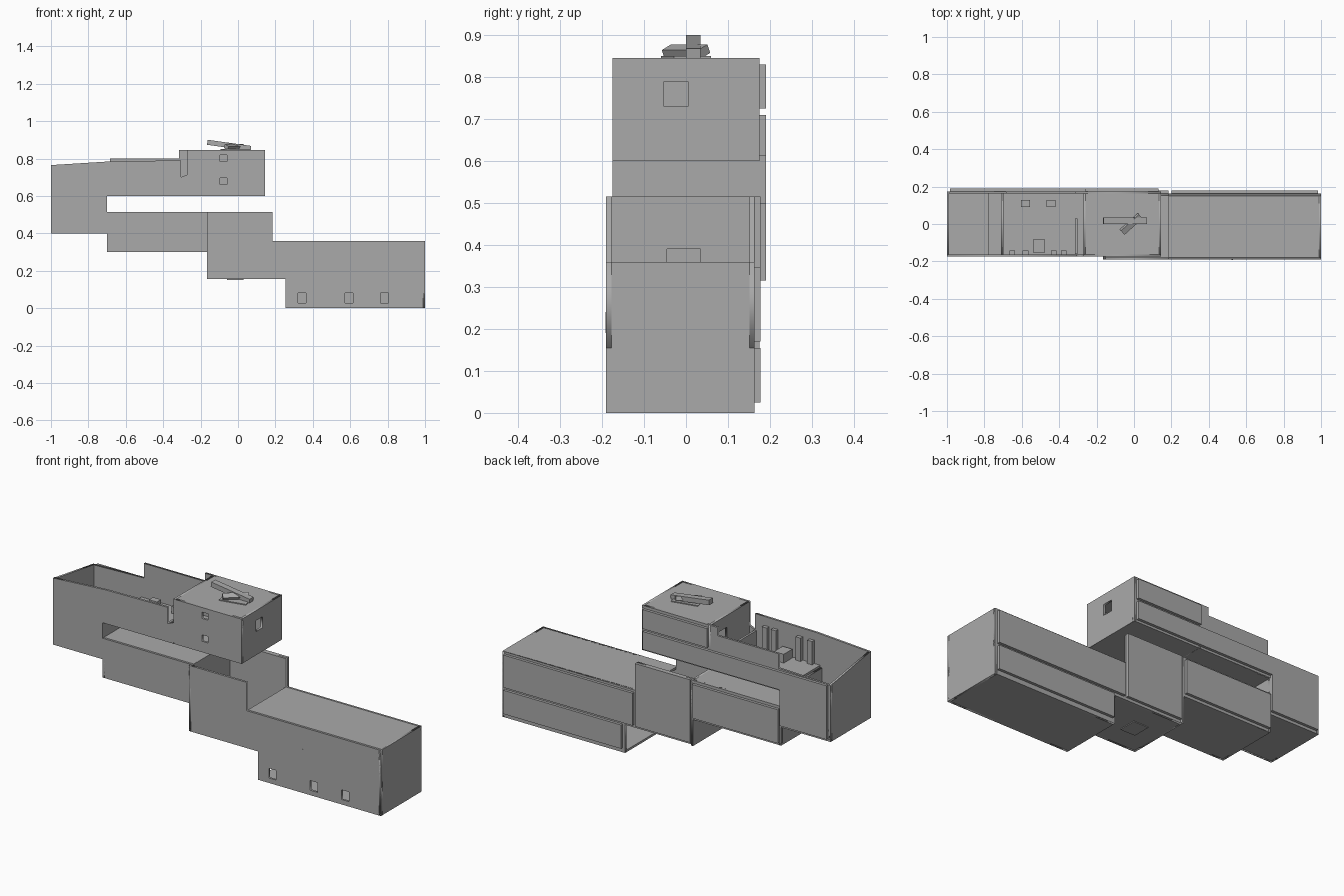
import bpy
import math

if "Cube" in bpy.data.objects:
    bpy.data.objects.remove(bpy.data.objects["Cube"])

grey = bpy.data.materials.new("plain grey")
grey.diffuse_color = (0.4, 0.4, 0.4, 1)
grey.use_nodes = True
grey.node_tree.nodes["Principled BSDF"].inputs["Base Color"].default_value = grey.diffuse_color
T = 0.012  # wall thickness


def box(name, x0, x1, y0, y1, z0, z1, rot=(0, 0, 0)):
    bpy.ops.mesh.primitive_cube_add(size=1, location=((x0 + x1) / 2, (y0 + y1) / 2, (z0 + z1) / 2))
    ob = bpy.context.object
    ob.name = name
    ob.scale = (x1 - x0, y1 - y0, z1 - z0)
    ob.rotation_euler = rot
    ob.data.materials.append(grey)
    return ob


def rect(a0, a1, b0, b1):
    return [(a0, b0), (a1, b0), (a1, b1), (a0, b1)]


def wall(name, outline, holes=(), y=None, x=None):
    """Upright slab from a profile with holes, starting at y (or x) and T thick."""
    cu = bpy.data.curves.new(name, 'CURVE')
    cu.dimensions = '2D'
    cu.fill_mode = 'BOTH'
    cu.extrude = T / 2
    for pts in [outline, *holes]:
        s = cu.splines.new('POLY')
        s.points.add(len(pts) - 1)
        for p, (a, b) in zip(s.points, pts):
            p.co = (a, b, 0, 1)
        s.use_cyclic_u = True
    ob = bpy.data.objects.new(name, cu)
    bpy.context.collection.objects.link(ob)
    if y is not None:
        ob.location = (0, y + T / 2, 0)
        ob.rotation_euler = (math.pi / 2, 0, 0)
    else:
        ob.location = (x + T / 2, 0, 0)
        ob.rotation_euler = (math.pi / 2, 0, math.pi / 2)
    bpy.ops.object.select_all(action='DESELECT')
    ob.select_set(True)
    bpy.context.view_layer.objects.active = ob
    bpy.ops.object.convert(target='MESH')
    ob = bpy.context.object
    ob.data.materials.clear()
    ob.data.materials.append(grey)
    return ob


# --- Upper and middle floors: long front and back walls around the open slot
F, B = -0.175, 0.175
low = [(-1, 0.4), (-0.7, 0.4), (-0.7, 0.3), (-0.155, 0.3), (-0.155, 0.515),
       (-0.7, 0.515), (-0.7, 0.6), (0.145, 0.6), (0.145, 0.845)]
wall("upper_front_wall", low + [(-0.27, 0.845), (-0.27, 0.715), (-0.305, 0.7), (-0.305, 0.79),
                                (-0.68, 0.785), (-1, 0.765)],
     [rect(-0.095, -0.058, 0.785, 0.82), rect(-0.095, -0.058, 0.66, 0.695)], y=F)
wall("upper_back_wall", low + [(-0.315, 0.845), (-0.315, 0.8), (-0.685, 0.8), (-0.685, 0.72), (-1, 0.71)],
     y=B - T)
wall("upper_left_wall", [(F, 0.4), (B, 0.4), (B, 0.71), (F, 0.765)], x=-1)
wall("upper_right_wall", rect(F, B, 0.6, 0.845), [rect(-0.052, 0.005, 0.73, 0.79)], x=0.145 - T)
wall("room_left_wall", rect(F, B, 0.6, 0.845), [rect(0.03, 0.13, 0.612, 0.78)], x=-0.27)
wall("slot_end_wall", rect(F, B, 0.515, 0.6), x=-0.7 - T)
box("upper_floor", -0.7, 0.145, F, B, 0.6, 0.6 + T)
box("room_roof", -0.27, 0.145, F, B, 0.845 - T, 0.845)
box("left_floor", -1, -0.7, F, B, 0.4, 0.4 + T)
box("left_step", -0.78, -0.712, F + T, B - T, 0.412, 0.5)
box("middle_floor", -0.7, -0.155, F, B, 0.3, 0.3 + T)
box("middle_roof", -0.7, -0.155, F, B, 0.515 - T, 0.515)
wall("middle_left_wall", rect(F, B, 0.3, 0.4 + T), x=-0.7)

# --- Shaft, open at the top and towards the lower roof
f, b = -0.19, 0.163
wall("shaft_left_wall", rect(f, B, 0.155, 0.515), [rect(-0.045, 0.035, 0.312, 0.39)], x=-0.165)
lower = [(-0.165, 0.155), (1, 0.155), (1, 0.36), (0.185, 0.36), (0.185, 0.515), (-0.165, 0.515)]
wall("lower_front_wall", lower, y=f)
wall("lower_back_wall", lower, y=b - T)
box("shaft_back_panel", -0.15, 0.185, b, 0.178, 0.17, 0.515)

# --- Lower hall and bottom hall
wall("lower_right_wall", rect(f, b, 0, 0.36), x=1 - T)
box("lower_roof", 0.185, 1, f, b, 0.36 - T, 0.36)
box("lower_floor", -0.165, 1, f, b, 0.155, 0.155 + T)
box("bottom_floor", 0.255, 1, f, b, 0, T)
wall("bottom_front_wall", rect(0.255, 1, 0, 0.155),
     [rect(x - 0.022, x + 0.022, 0.027, 0.08) for x in (0.342, 0.593, 0.783)], y=f)
wall("bottom_back_wall", rect(0.255, 1, 0, 0.155), y=b - T)
box("front_seam", 0.522, 0.528, f - 0.002, f, 0.19, 0.24)
box("shaft_hatch", -0.06, 0.03, -0.065, 0.035, 0.151, 0.155)

# --- Raised cladding panels on the back
for name, x0, x1, y0, z0, z1 in [
        ("lower", 0.2, 0.985, b, 0.17, 0.348),
        ("bottom", 0.27, 0.985, b, 0.025, 0.155),
        ("middle", -0.69, -0.17, B, 0.315, 0.5),
        ("left", -0.985, -0.7, B, 0.415, 0.71),
        ("upper", -0.7, 0.13, B, 0.612, 0.71),
        ("room", -0.26, 0.13, B, 0.725, 0.83)]:
    box(name + "_back_panel", x0, x1, y0, y0 + 0.015, z0, z1)

# --- Furnishings on the open upper floor
for x in (-0.58, -0.445):
    box("stool", x - 0.024, x + 0.024, 0.092, 0.127, 0.612, 0.65)
box("table", -0.537, -0.478, -0.155, -0.08, 0.612, 0.66)
for x in (-0.65, -0.58, -0.43, -0.375):
    box("wall_pillar", x - 0.015, x + 0.015, F + T, -0.143, 0.612, 0.74)
box("door_post", -0.315, -0.303, -0.16, 0.03, 0.612, 0.7)

# --- Fallen beams and broken slab on the roof
box("long_beam", -0.165, 0.07, 0.0, 0.034, 0.857, 0.884, (0, math.radians(8), 0))
box("short_beam", -0.08, 0.05, -0.016, 0.016, 0.85, 0.872, (math.radians(25), 0, math.radians(42)))
slab = box("broken_slab", -0.085, 0.06, -0.045, 0.045, 0.844, 0.85, (0, 0, math.radians(12)))
